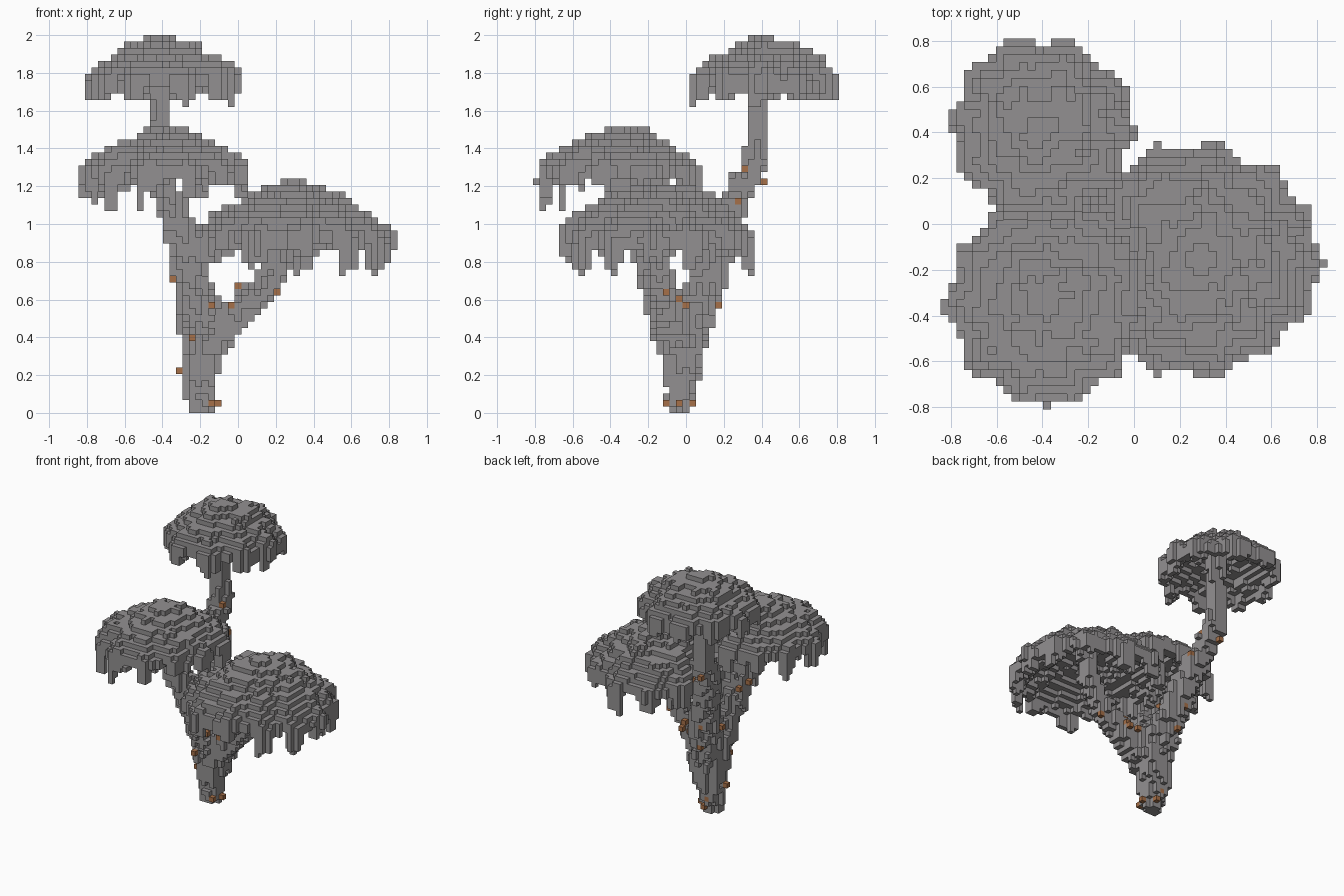
import bpy, bmesh, math, random
from mathutils import Vector, noise

if "Cube" in bpy.data.objects:
    bpy.data.objects.remove(bpy.data.objects["Cube"])

random.seed(7)
V = 2 / 58                      # block size
cells = {}                      # (i, j, k) -> part name
table = {}                      # seeded roughness per block group


def material(name, rgb):
    m = bpy.data.materials.new(name)
    m.diffuse_color = (*rgb, 1)
    m.use_nodes = True
    m.node_tree.nodes["Principled BSDF"].inputs["Base Color"].default_value = m.diffuse_color
    return m


grey = material("stone_grey", (0.29, 0.28, 0.283))
brown = material("rusty_brown", (0.38, 0.16, 0.065))


def rnd(*key):
    """Seeded random number kept for a block or a group of blocks."""
    if key not in table:
        table[key] = random.random()
    return table[key]


# Canopies: stepped hollow domes with a lobed rim and hanging drips
def canopy(name, cx, cy, radius, peak, drop, rim_bottom, drip, lobes, phase):
    n = int(radius / V) + 3
    ci, cj = round(cx / V), round(cy / V)
    top_k = round(peak / V) - 1
    rim_k = round(rim_bottom / V)

    def dome(t, i, j):
        lump = noise.noise(Vector((i * 0.22, j * 0.22, phase))) * 1.2
        lump += noise.noise(Vector((i * 0.55, j * 0.55, phase))) * 1.0
        slope = drop * (0.7 * t + 0.3 * t ** 4)
        return min(top_k, top_k + 0.4 - slope + lump * min(1, t * 2))

    for i in range(ci - n, ci + n + 1):
        for j in range(cj - n, cj + n + 1):
            x, y = i * V - cx, j * V - cy
            a = math.atan2(y, x)
            wave = math.cos(lobes * a + phase + 0.8 * math.sin(2 * a + phase))
            t = math.hypot(x, y) / (radius * (0.955 + 0.045 * wave + 0.02 * math.cos(3 * a - phase)))
            if t > 1:
                continue
            hi = round(dome(t, i, j))
            lo = round(dome(min(1, t + 0.08), i, j)) - 1
            if t > 0.87:                                   # hanging rim
                lo = min(lo, rim_k + (rnd(i // 2, j // 2, 3) < 0.4))
                if wave > 0.1:
                    lo -= 1 + int(drip * rnd(i // 2, j // 2, 5))
            elif t > 0.76:                                 # inner step of the rim
                lo = min(lo, rim_k + 3)
            for k in range(lo, hi + 1):
                cells[i, j, k] = name


canopy("top_canopy", -0.405, 0.42, 0.41, 2.0, 6.8, 1.675, 1.3, 10, 0.6)
canopy("left_canopy", -0.38, -0.345, 0.455, 1.51, 6.6, 1.25, 3.5, 11, 1.9)
canopy("right_canopy", 0.29, -0.155, 0.53, 1.23, 8.8, 0.92, 3.5, 13, 0.3)

# A small peak on each canopy and a few farthest rim tips
for x, y, z, part in ((-0.405, 0.42, 1.98, "top_canopy"), (-0.38, -0.345, 1.5, "left_canopy"),
                      (0.27, -0.155, 1.21, "right_canopy"), (0.793, -0.24, 0.9, "right_canopy"),
                      (-0.38, -0.8, 1.21, "left_canopy")):
    cells[round(x / V), round(y / V), int(z / V)] = part


# Trunk and branches: paths of x, y, z, radius filled with rough blocks
def limb(name, *path):
    for a, b in zip(path, path[1:]):
        pa, pb = Vector(a[:3]), Vector(b[:3])
        axis = pb - pa
        r_max = max(a[3], b[3]) * 1.3 + V
        low = [math.floor((min(p, q) - r_max) / V) for p, q in zip(pa, pb)]
        high = [math.ceil((max(p, q) + r_max) / V) for p, q in zip(pa, pb)]
        for i in range(low[0], high[0] + 1):
            for j in range(low[1], high[1] + 1):
                for k in range(max(0, low[2]), high[2] + 1):
                    p = Vector((i * V, j * V, (k + 0.5) * V))
                    s = max(0, min(1, (p - pa).dot(axis) / axis.length_squared))
                    r = a[3] + (b[3] - a[3]) * s
                    r *= 0.84 + 0.38 * rnd(i, j, k // 3, "bark")
                    if (p - pa - axis * s).length < r:
                        cells.setdefault((i, j, k), name)


limb("trunk", (-0.195, -0.035, 0, 0.052), (-0.195, -0.03, 0.2, 0.092),
     (-0.18, -0.02, 0.4, 0.128), (-0.19, -0.02, 0.53, 0.122))
limb("left_branch", (-0.21, -0.08, 0.5, 0.1), (-0.24, -0.15, 0.7, 0.083),
     (-0.3, -0.24, 0.95, 0.08), (-0.38, -0.32, 1.18, 0.065), (-0.39, -0.34, 1.42, 0.06))
limb("right_branch", (-0.14, -0.06, 0.4, 0.1), (0.02, -0.1, 0.55, 0.075),
     (0.12, -0.13, 0.65, 0.07), (0.2, -0.145, 0.76, 0.07), (0.27, -0.155, 0.92, 0.065),
     (0.29, -0.155, 1.12, 0.06))
limb("top_branch", (-0.21, 0.04, 0.5, 0.1), (-0.25, 0.12, 0.75, 0.088),
     (-0.32, 0.21, 1.0, 0.08), (-0.38, 0.28, 1.17, 0.07), (-0.4, 0.37, 1.32, 0.065),
     (-0.405, 0.385, 1.5, 0.055), (-0.405, 0.4, 1.9, 0.055))

# Brown knots: small blocks stuck on the bark nearest to each place
SIDES = ((1, 0, 0), (-1, 0, 0), (0, 1, 0), (0, -1, 0), (0, 0, 1), (0, 0, -1))
wood = {"trunk", "left_branch", "right_branch", "top_branch"}
spots = set()
for c, part in cells.items():
    if part in wood:
        for d in SIDES:
            spot = tuple(p + q for p, q in zip(c, d))
            if spot not in cells and spot[2] >= 0:
                spots.add(spot)
knots = ((-.14, -.12, .05), (-.15, .03, .05), (-.13, -.04, .05), (-.2, .06, .12), (-.31, -.03, .22),
         (-.23, -.16, .4), (-.13, -.18, .57), (-.02, -.19, .58), (-.02, 0, .58), (.02, -.01, .58),
         (.05, -.02, .6), (.02, -.11, .65), (.2, -.09, .63), (-.35, .06, .69), (-.25, .17, .55),
         (-.28, .22, .75), (-.4, -.22, .96), (-.36, -.15, .9), (-.46, -.3, 1.18),
         (-.28, .26, 1.1), (-.34, .15, 1.1), (-.33, .3, 1.28), (-.42, .43, 1.24))
for x, y, z in knots:
    place = Vector((x / V, y / V, z / V - 0.5))
    best = min(sorted(spots), key=lambda s: (Vector(s) - place).length)
    spots.discard(best)
    cells[best] = "bark_knots"


# Turn each part into a mesh made of its exposed block faces
def build(name, mat):
    bm = bmesh.new()
    corners = {}

    def corner(p):
        if p not in corners:
            corners[p] = bm.verts.new(((p[0] - 0.5) * V, (p[1] - 0.5) * V, p[2] * V))
        return corners[p]

    for c, part in cells.items():
        if part != name:
            continue
        for d in SIDES:
            if tuple(p + q for p, q in zip(c, d)) in cells:
                continue
            ax = next(n for n in range(3) if d[n])
            u, w = (ax + 1) % 3, (ax + 2) % 3
            ring = []
            for du, dw in ((0, 0), (1, 0), (1, 1), (0, 1)):
                p = list(c)
                p[ax] += d[ax] > 0
                p[u] += du
                p[w] += dw
                ring.append(corner(tuple(p)))
            bm.faces.new(ring if d[ax] > 0 else ring[::-1])
    mesh = bpy.data.meshes.new(name)
    bm.to_mesh(mesh)
    bm.free()
    mesh.materials.append(mat)
    bpy.context.collection.objects.link(bpy.data.objects.new(name, mesh))


for part in sorted(set(cells.values())):
    build(part, brown if part == "bark_knots" else grey)
